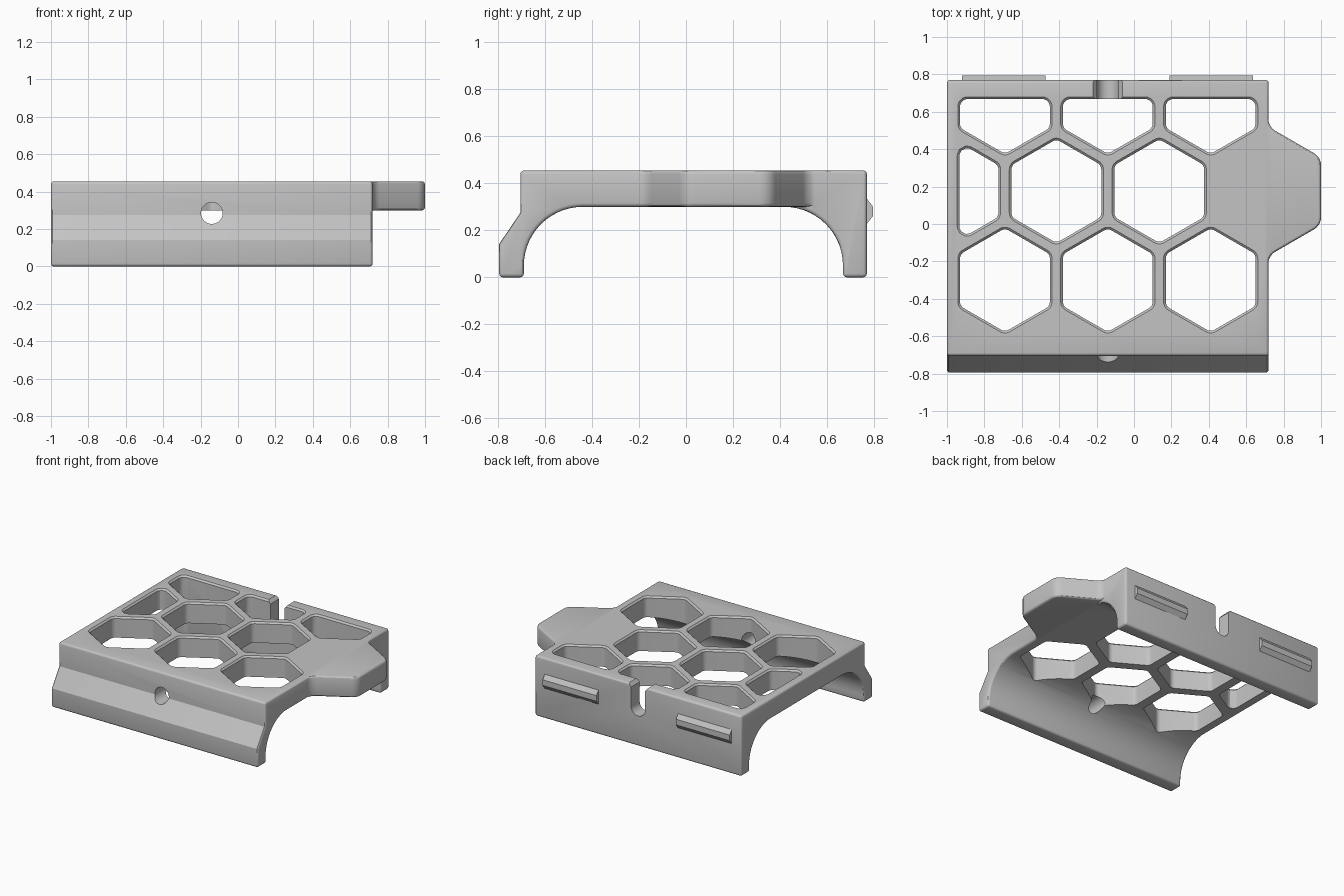
import bpy, bmesh, math
from mathutils import Vector

cube = bpy.data.objects.get("Cube")
if cube:
    bpy.data.objects.remove(cube, do_unlink=True)

grey = bpy.data.materials.new("plain grey")
grey.use_nodes = True
colour = (0.55, 0.55, 0.55, 1)
grey.diffuse_color = colour
grey.node_tree.nodes["Principled BSDF"].inputs["Base Color"].default_value = colour

TOP, UNDER = 0.455, 0.30
LEFT_END, RIGHT_END = -1.0, 0.72
MID_X = (LEFT_END + RIGHT_END) / 2
PITCH, ROW = 0.55, 0.476
CHAMFER = 0.012


def loft(name, loops):
    """Solid through matching loops of 3D points, capped at both ends."""
    bm = bmesh.new()
    rings = [[bm.verts.new(p) for p in loop] for loop in loops]
    for a, b in zip(rings, rings[1:]):
        for i in range(len(a)):
            j = (i + 1) % len(a)
            bm.faces.new((a[i], a[j], b[j], b[i]))
    bm.faces.new(rings[0])
    bm.faces.new(rings[-1])
    bmesh.ops.recalc_face_normals(bm, faces=bm.faces)
    mesh = bpy.data.meshes.new(name)
    bm.to_mesh(mesh)
    bm.free()
    obj = bpy.data.objects.new(name, mesh)
    bpy.context.collection.objects.link(obj)
    mesh.materials.append(grey)
    return obj


def along_x(name, profile, x0, x1):
    return loft(name, [[(x, y, z) for y, z in profile] for x in (x0, x1)])


def along_y(name, profile, y0, y1):
    return loft(name, [[(x, y, z) for x, z in profile] for y in (y0, y1)])


def arc(cx, cy, r, start, end, steps):
    angles = [math.radians(start + (end - start) * i / steps) for i in range(steps + 1)]
    return [(cx + r * math.cos(a), cy + r * math.sin(a)) for a in angles]


def rounded(points, radius, steps=5):
    """Replace every corner of a polygon by an arc."""
    pts = [Vector(p) for p in points]
    out = []
    for i, c in enumerate(pts):
        u = (pts[i - 1] - c).normalized()
        v = (pts[(i + 1) % len(pts)] - c).normalized()
        half = u.angle(v) / 2
        centre = c + (u + v).normalized() * radius / math.sin(half)
        a = c + u * radius / math.tan(half) - centre
        b = c + v * radius / math.tan(half) - centre
        for k in range(steps + 1):
            out.append(centre + a.lerp(b, k / steps).normalized() * radius)
    return out


def clip(points, axis, limit, sign):
    """Keep the part of a convex polygon with sign * coordinate <= sign * limit."""
    out = []
    for i, b in enumerate(points):
        a = points[i - 1]
        da, db = sign * (a[axis] - limit), sign * (b[axis] - limit)
        if da * db < 0:
            out.append(a.lerp(b, da / (da - db)))
        if db <= 0:
            out.append(b)
    return out


def cell(cx, cy, grow):
    """Rounded hexagon outline, trimmed to the frame."""
    r = (0.24 + grow) / math.cos(math.pi / 6)
    hexagon = [Vector(p) for p in arc(cx, cy, r, 30, 330, 5)]
    hexagon = clip(hexagon, 0, -0.933 - grow, -1)
    hexagon = clip(hexagon, 1, 0.668 + grow, 1)
    return rounded(hexagon, 0.04 + grow)


def apply_all(obj):
    bpy.context.view_layer.objects.active = obj
    for m in list(obj.modifiers):
        bpy.ops.object.modifier_apply(modifier=m.name)


def bevel(obj, width):
    m = obj.modifiers.new("edge", "BEVEL")
    m.width, m.segments = width, 3
    m.limit_method, m.angle_limit = "ANGLE", math.radians(40)
    m.use_clamp_overlap = False
    apply_all(obj)


def combine(obj, other, operation):
    m = obj.modifiers.new("join", "BOOLEAN")
    m.operation, m.solver, m.object = operation, "EXACT", other
    apply_all(obj)
    bpy.data.objects.remove(other, do_unlink=True)


# Bridge-shaped body: plate, curved haunches and two legs
profile = [(-0.705, TOP), (-0.705, 0.275), (-0.795, 0.142), (-0.795, 0), (-0.69, 0)]
profile += arc(-0.44, 0.05, 0.25, 180, 90, 14)
profile += arc(0.418, 0.05, 0.25, 90, 0, 14)
profile += [(0.668, 0), (0.77, 0), (0.77, TOP)]
body = along_x("bracket_body", profile, LEFT_END, RIGHT_END)
bevel(body, 0.016)

# Hexagonal side tab, flared into the body; only its four outer corners are round
near, far, inner = RIGHT_END - 0.002, 1.0, 0.67
corners = [(inner - 0.5, 0.8), (near, 0.8), (near, 0.52), (far, 0.357),
           (far, -0.007), (near, -0.17), (near, -0.5), (inner - 0.5, -0.5)]
outline = [Vector((inner, 0.59)), Vector((near, 0.59))]
outline += rounded(corners, 0.075)[12:-12]
outline += [Vector((near, -0.24)), Vector((inner, -0.24))]
tab = loft("side_tab", [[(p.x, p.y, z) for p in outline] for z in (UNDER, TOP)])
bevel(tab, 0.016)
combine(body, tab, "UNION")

# Honeycomb openings with a chamfered upper rim
for row, shift in enumerate((0, -0.5, 0)):
    for column in (-1, 0, 1):
        cx, cy = MID_X + (column + shift) * PITCH, -0.30 + row * ROW
        levels = [(-0.1, 0), (TOP - CHAMFER, 0), (TOP + 0.008, CHAMFER + 0.008)]
        cutter = loft("cell_cutter", [[(p.x, p.y, z) for p in cell(cx, cy, g)]
                                      for z, g in levels])
        combine(body, cutter, "DIFFERENCE")

# Round hole in the front leg
hole = arc(MID_X, 0.285, 0.058, 0, 345, 23)
combine(body, along_y("hole_cutter", hole, -0.9, -0.5), "DIFFERENCE")

# Open slot in the back leg, flared at the top
slot = arc(MID_X, 0.285, 0.058, 180, 360, 14)
slot += [(MID_X + 0.058, 0.43), (MID_X + 0.083, 0.46), (MID_X + 0.083, 0.6),
         (MID_X - 0.083, 0.6), (MID_X - 0.083, 0.46), (MID_X - 0.058, 0.43)]
combine(body, along_y("slot_cutter", slot, 0.58, 0.9), "DIFFERENCE")

# Snap ridges on the back
ridge = [(0.76, 0.215), (0.795, 0.26), (0.795, 0.302), (0.76, 0.347)]
for side, x0 in (("right", -0.92), ("left", 0.19)):
    along_x(side + "_snap_ridge", ridge, x0, x0 + 0.447)

bpy.ops.object.select_all(action="DESELECT")
body.select_set(True)
bpy.context.view_layer.objects.active = body
bpy.ops.object.shade_smooth_by_angle(angle=math.radians(30))
